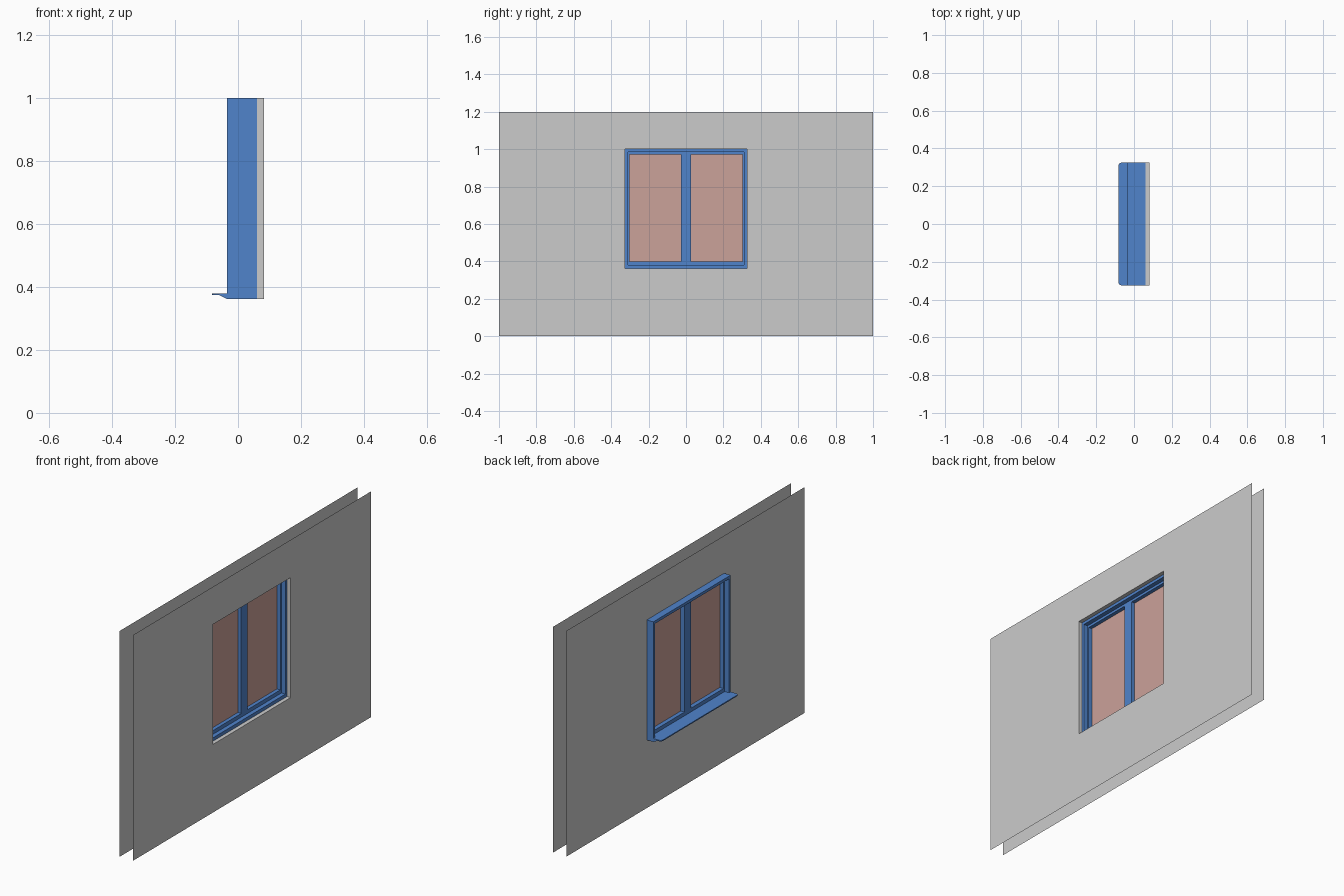
import bpy, bmesh

if "Cube" in bpy.data.objects:
    bpy.data.objects.remove(bpy.data.objects["Cube"])

# Colours
def material(name, rgb):
    m = bpy.data.materials.new(name)
    m.diffuse_color = (*rgb, 1)
    m.use_nodes = True
    m.node_tree.nodes["Principled BSDF"].inputs["Base Color"].default_value = m.diffuse_color
    return m

BLUE = material("blue_paint", (0.08, 0.23, 0.60))
PINK = material("tinted_glass", (0.60, 0.36, 0.32))

def finish(name, bm, mat=None):
    mesh = bpy.data.meshes.new(name)
    bm.to_mesh(mesh)
    bm.free()
    ob = bpy.data.objects.new(name, mesh)
    bpy.context.collection.objects.link(ob)
    if mat:
        mesh.materials.append(mat)
    return ob

# Rectangles are (y0, z0, y1, z1)
def corners(bm, x, rect):
    y0, z0, y1, z1 = rect
    return [bm.verts.new((x, y, z)) for y, z in ((y0, z0), (y1, z0), (y1, z1), (y0, z1))]

def bridge(bm, a, b):
    for i in range(4):
        j = (i + 1) % 4
        bm.faces.new((a[i], a[j], b[j], b[i]))

def ring(name, x0, x1, outer, inner, mat):
    """Closed rectangular frame between two x positions."""
    bm = bmesh.new()
    loops = [corners(bm, x0, outer), corners(bm, x1, outer),
             corners(bm, x1, inner), corners(bm, x0, inner)]
    for i in range(4):
        bridge(bm, loops[i], loops[(i + 1) % 4])
    bmesh.ops.recalc_face_normals(bm, faces=bm.faces)
    return finish(name, bm, mat)

def box(name, x0, x1, rect, mat):
    bm = bmesh.new()
    a, b = corners(bm, x0, rect), corners(bm, x1, rect)
    bridge(bm, a, b)
    bm.faces.new(a)
    bm.faces.new(b)
    bmesh.ops.recalc_face_normals(bm, faces=bm.faces)
    return finish(name, bm, mat)

WALL = (-1, 0, 1, 1.2)
OPENING = (-0.325, 0.362, 0.325, 1.0)
FRAME_IN = (-0.311, 0.38, 0.311, 0.985)
SASH_IN = (-0.301, 0.40, 0.301, 0.972)
FRAME_X = (-0.035, 0.061)

# Wall: two open sheets, the inner one with a reveal round the opening
bm = bmesh.new()
bridge(bm, corners(bm, 0.003, OPENING), corners(bm, 0.003, WALL))
finish("outer_wall", bm)

bm = bmesh.new()
hole = corners(bm, 0.082, OPENING)
bridge(bm, corners(bm, 0.082, WALL), hole)
bridge(bm, hole, corners(bm, FRAME_X[1], OPENING))
finish("inner_wall", bm)

# Window frame, sash and central mullion
ring("window_frame", *FRAME_X, OPENING, FRAME_IN, BLUE)
ring("sash", -0.01, 0.038, FRAME_IN, SASH_IN, BLUE)
box("mullion", -0.01, 0.038, (-0.027, SASH_IN[1], 0.027, SASH_IN[3]), BLUE)

# Glass panes
for side, y0, y1 in (("left", SASH_IN[0], -0.027), ("right", 0.027, SASH_IN[2])):
    box(side + "_pane", 0.012, 0.018, (y0, SASH_IN[1], y1, SASH_IN[3]), PINK)

# Sill: tapered profile extruded along y, with rounded outer corners
profile = [(-0.035, 0.38), (-0.082, 0.38), (-0.082, 0.374), (-0.06, 0.374), (-0.035, 0.362)]
bm = bmesh.new()
face = bm.faces.new([bm.verts.new((x, -0.325, z)) for x, z in profile])
ext = bmesh.ops.extrude_face_region(bm, geom=[face])
bmesh.ops.translate(bm, vec=(0, 0.65, 0),
                    verts=[v for v in ext["geom"] if isinstance(v, bmesh.types.BMVert)])
bmesh.ops.recalc_face_normals(bm, faces=bm.faces)
tips = [e for e in bm.edges
        if all(v.co.x < -0.08 for v in e.verts)
        and abs(e.verts[0].co.y - e.verts[1].co.y) < 1e-4]
bmesh.ops.bevel(bm, geom=tips, offset=0.016, segments=4, profile=0.5, affect='EDGES')
finish("sill", bm, BLUE)
